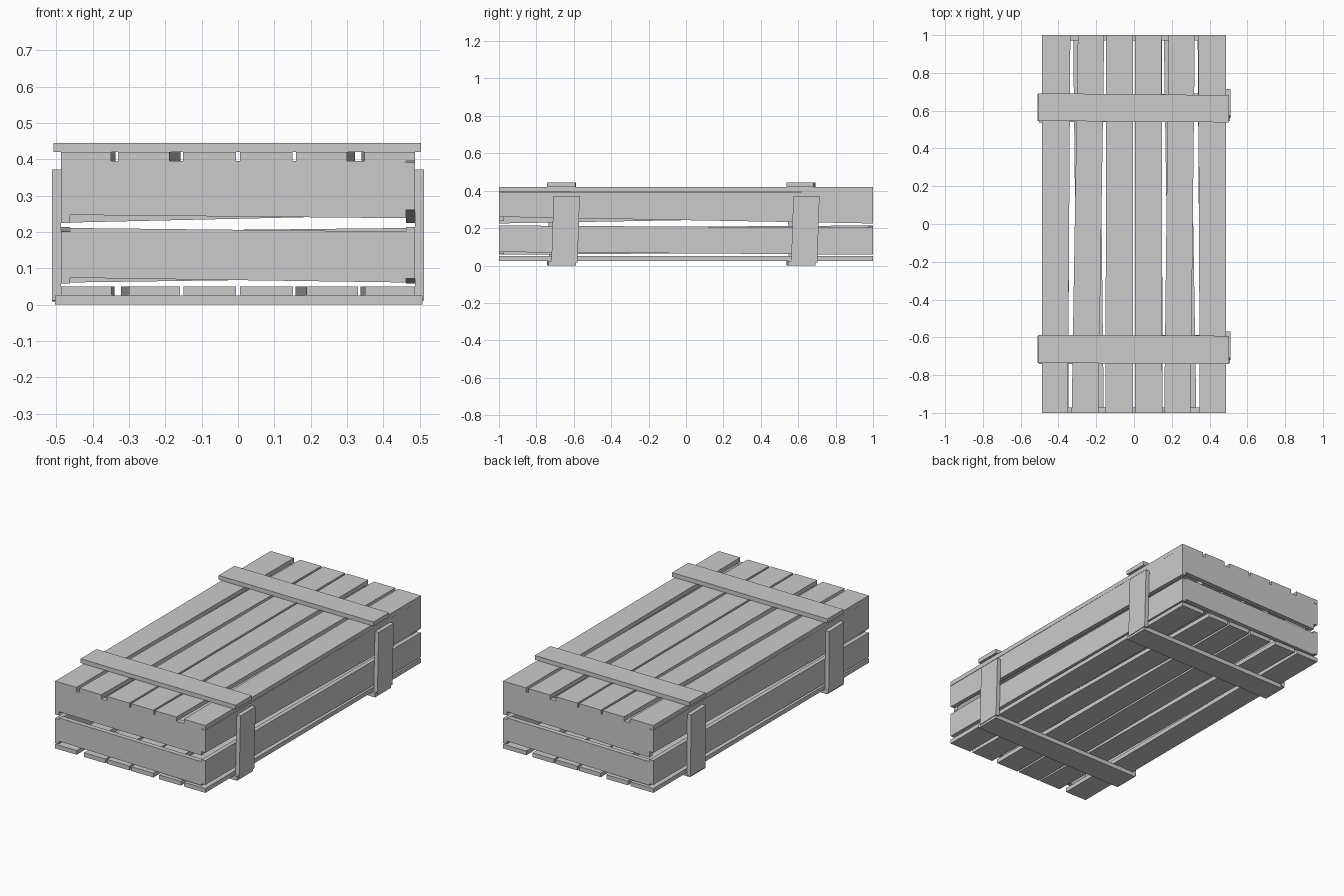
import bpy, bmesh
from mathutils import Matrix

if "Cube" in bpy.data.objects:
    bpy.data.objects.remove(bpy.data.objects["Cube"])

TOP = 0.445  # overall height


def board(name, quad, axis, lo, hi, turn=None):
    """Extrude a four-cornered outline along an axis; optional half turn about y or z."""
    def place(a, b, c):
        return {'x': (c, a, b), 'y': (a, c, b), 'z': (a, b, c)}[axis]
    bm = bmesh.new()
    rings = [[bm.verts.new(place(a, b, c)) for a, b in quad] for c in (lo, hi)]
    bm.faces.new(rings[0])
    bm.faces.new(rings[1])
    for i in range(4):
        j = (i + 1) % 4
        bm.faces.new((rings[0][i], rings[0][j], rings[1][j], rings[1][i]))
    if turn == 'Y':
        bm.transform(Matrix.Translation((0, 0, TOP)) @ Matrix.Rotation(3.14159265, 4, 'Y'))
    elif turn == 'Z':
        bm.transform(Matrix.Rotation(3.14159265, 4, 'Z'))
    bmesh.ops.recalc_face_normals(bm, faces=bm.faces)
    me = bpy.data.meshes.new(name)
    bm.to_mesh(me)
    bm.free()
    ob = bpy.data.objects.new(name, me)
    bpy.context.collection.objects.link(ob)
    return ob


# Lid and floor: six long slats (left/right edge at y=-1, then at y=1) and two battens
slats = [(-0.488, -0.350, -0.488, -0.337), (-0.330, -0.188, -0.297, -0.158),
         (-0.151, -0.006, -0.147, -0.006), (0.006, 0.150, 0.006, 0.146),
         (0.160, 0.300, 0.183, 0.322), (0.348, 0.488, 0.340, 0.488)]
battens = [(-0.737, -0.742, -0.592, -0.587), (0.548, 0.538, 0.685, 0.694)]
for part, turn in (("lid", None), ("floor", 'Y')):
    for i, (l0, r0, l1, r1) in enumerate(slats):
        board(f"{part}_slat_{i + 1}", [(l0, -1), (r0, -1), (r1, 1), (l1, 1)],
              'z', TOP - 0.05, TOP - 0.025, turn)
    for i, (lf, rf, rb, lb) in enumerate(battens):
        lf, rf, rb, lb = (-0.735, -0.742, -0.592, -0.587) if i == 0 else (0.546, 0.538, 0.682, 0.692)
        board(f"{part}_batten_{i + 1}", [(-0.508, lf), (0.504, rf), (0.504, rb), (-0.508, lb)],
              'z', TOP - 0.025, TOP, turn)

# Long side planks with slightly skewed edges
for part, turn in (("right", None), ("left", 'Z')):
    board(f"{part}_side_upper_plank", [(-1, 0.26), (1, 0.225), (1, 0.395), (-1, 0.392)],
          'x', 0.463, 0.488, turn)
    board(f"{part}_side_lower_plank", [(-1, 0.072), (1, 0.058), (1, 0.202), (-1, 0.214)],
          'x', 0.463, 0.488, turn)

# End planks fitted between the sides
for part, turn in (("front", None), ("back", 'Z')):
    board(f"{part}_end_upper_plank", [(-0.463, 0.247), (0.463, 0.226), (0.463, 0.395), (-0.463, 0.395)]
          if turn else [(-0.463, 0.247), (0.463, 0.238), (0.463, 0.395), (-0.463, 0.395)],
          'y', -1, -0.972, turn)
    board(f"{part}_end_lower_plank", [(-0.463, 0.074), (0.463, 0.061), (0.463, 0.201), (-0.463, 0.211)],
          'y', -1, -0.972, turn)

# Upright battens on the long sides
for i, y in enumerate((-0.642, 0.640)):
    board(f"right_upright_{i + 1}", [(y - 0.078, 0.012), (y + 0.062, 0.016), (y + 0.074, 0.372), (y - 0.066, 0.372)],
          'x', 0.488, 0.512)
for i, y in enumerate((-0.665, 0.617)):
    board(f"left_upright_{i + 1}", [(y - 0.068, 0.012), (y + 0.072, 0.008), (y + 0.068, 0.368), (y - 0.072, 0.372)],
          'x', -0.512, -0.488)
